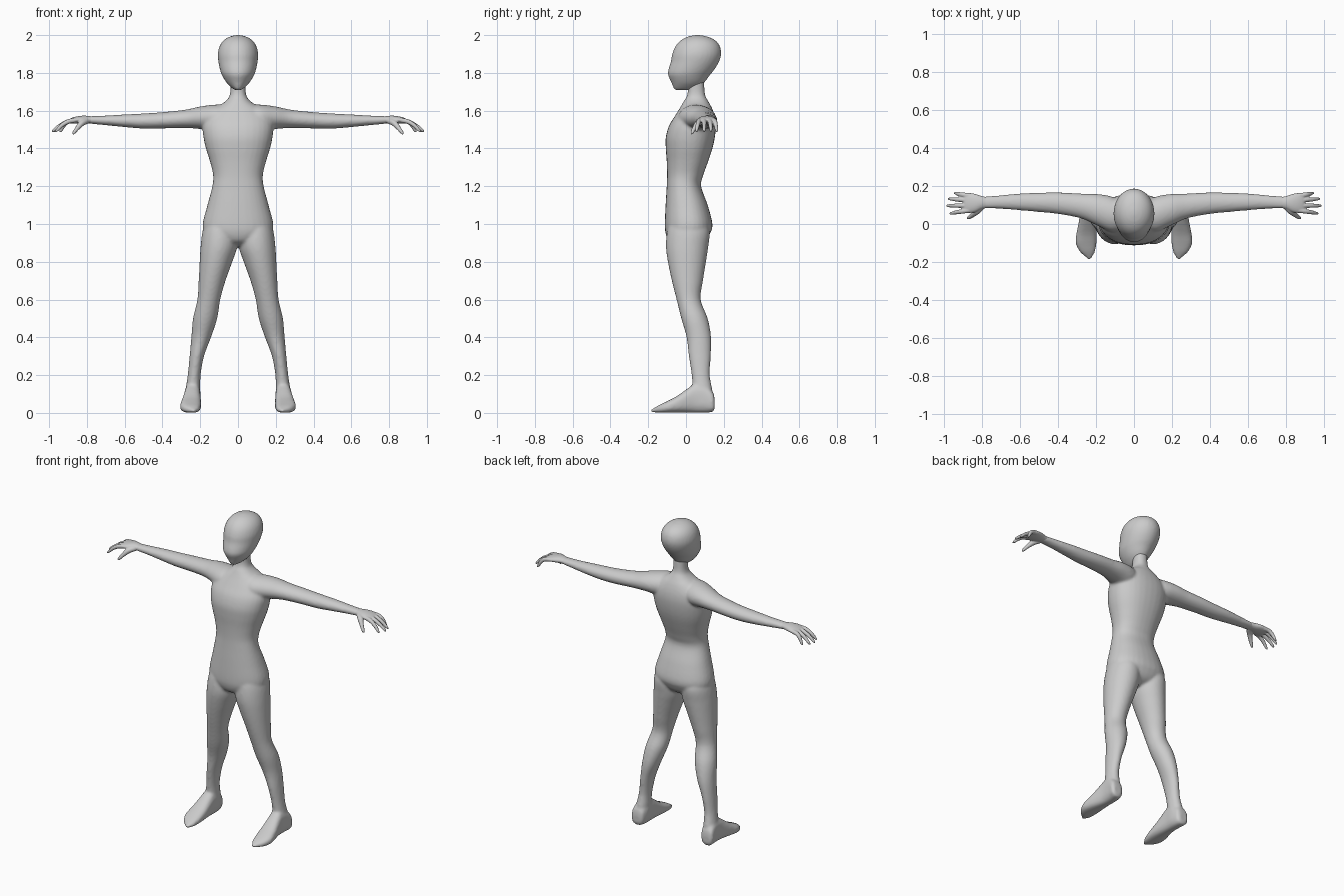
import bpy, bmesh, math
from mathutils import Vector

skin = bpy.data.materials.new("plain grey")
skin.diffuse_color = (0.6, 0.6, 0.6, 1)


def spline(rows, steps=5):
    """Catmull-Rom interpolation through the section rows."""
    out = []
    for i in range(len(rows) - 1):
        p = [rows[max(0, min(len(rows) - 1, i + k))] for k in (-1, 0, 1, 2)]
        for s in range(steps):
            t = s / steps
            out.append([0.5 * (2 * b + (c - a) * t + (2 * a - 5 * b + 4 * c - d) * t * t
                               + (3 * b - a - 3 * c + d) * t ** 3) for a, b, c, d in zip(*p)])
    return out + [list(rows[-1])]


def skin_rings(bm, rings):
    """Bridge rings of points and close both ends."""
    loops = [[bm.verts.new(p) for p in ring] for ring in rings]
    n = len(loops[0])
    for a, b in zip(loops, loops[1:]):
        for i in range(n):
            bm.faces.new((a[i], a[(i + 1) % n], b[(i + 1) % n], b[i]))
    bm.faces.new(loops[0][::-1])
    bm.faces.new(loops[-1])


def loft(bm, axis, rows, power=2.0, n=32):
    """Rows: position on axis, then low and high extents on the other two axes."""
    others = [i for i in range(3) if i != axis]
    rings = []
    for t, a0, a1, b0, b1 in spline(rows):
        ring = []
        for i in range(n):
            ang = 2 * math.pi * i / n
            c, s = math.cos(ang), math.sin(ang)
            p = Vector()
            p[axis] = t
            p[others[0]] = (a0 + a1) / 2 + (a1 - a0) / 2 * math.copysign(abs(c) ** (2 / power), c)
            p[others[1]] = (b0 + b1) / 2 + (b1 - b0) / 2 * math.copysign(abs(s) ** (2 / power), s)
            ring.append(p)
        rings.append(ring)
    skin_rings(bm, rings)


def tube(bm, points, n=12):
    """Round tapered finger: points are x, y, z, radius."""
    pts = spline(points)
    rings = []
    for i, (x, y, z, r) in enumerate(pts):
        d = Vector(pts[min(i + 1, len(pts) - 1)][:3]) - Vector(pts[max(i - 1, 0)][:3])
        q = d.to_track_quat('Z', 'Y')
        rings.append([Vector((x, y, z)) + q @ Vector((r * math.cos(2 * math.pi * k / n),
                      r * math.sin(2 * math.pi * k / n), 0)) for k in range(n)])
    skin_rings(bm, rings)


def finish(name, bm, voxel, smooth):
    """Mirror, fuse the overlapping parts into one skin and relax it."""
    bmesh.ops.recalc_face_normals(bm, faces=bm.faces[:])
    me = bpy.data.meshes.new(name)
    bm.to_mesh(me)
    bm.free()
    ob = bpy.data.objects.new(name, me)
    bpy.context.collection.objects.link(ob)
    me.materials.append(skin)
    ob.modifiers.new("mirror", 'MIRROR').use_mirror_merge = False
    rm = ob.modifiers.new("fuse", 'REMESH')
    rm.mode, rm.voxel_size, rm.use_smooth_shade = 'VOXEL', voxel, True
    sm = ob.modifiers.new("relax", 'SMOOTH')
    sm.factor, sm.iterations = 0.5, smooth


# Body: torso with neck, legs, feet and arms
body = bmesh.new()
loft(body, 2, [
    (0.885, -.05, .05, -.05, .05), (0.91, -.12, .12, -.09, .10), (0.95, -.175, .175, -.108, .128),
    (1.0, -.187, .187, -.112, .14), (1.1, -.162, .162, -.108, .115), (1.2, -.136, .136, -.102, .08),
    (1.26, -.132, .132, -.1, .092), (1.33, -.148, .148, -.102, .117), (1.4, -.17, .17, -.107, .14),
    (1.46, -.183, .183, -.107, .153), (1.52, -.187, .187, -.09, .158), (1.57, -.17, .17, -.06, .152),
    (1.615, -.12, .12, -.032, .137), (1.65, -.066, .066, -.012, .118), (1.69, -.042, .042, .008, .1),
    (1.78, -.042, .042, .01, .095)], 2.25)
loft(body, 2, [
    (0.05, .205, .285, .04, .145), (0.12, .2, .278, .035, .14), (0.2, .198, .266, .03, .126),
    (0.3, .18, .256, .015, .131), (0.4, .143, .247, .003, .133), (0.5, .11, .238, -.025, .115),
    (0.6, .094, .215, -.05, .078), (0.7, .066, .208, -.075, .09), (0.8, .03, .203, -.096, .106),
    (0.88, .004, .198, -.106, .118), (0.96, .004, .188, -.1, .125), (1.03, .02, .165, -.08, .1)])
loft(body, 1, [
    (.152, .225, .275, .025, .07), (.142, .208, .288, .006, .11), (.1, .198, .285, .001, .15),
    (.05, .198, .284, .001, .155), (.01, .197, .29, .002, .13), (-.05, .195, .302, .002, .088),
    (-.1, .197, .306, .001, .062), (-.145, .205, .285, .001, .04), (-.175, .22, .252, .004, .022),
    (-.187, .228, .242, .008, .016)], 2.6)
loft(body, 0, [
    (.05, -.03, .11, 1.5, 1.63), (.12, -.04, .145, 1.49, 1.632), (.2, -.005, .158, 1.503, 1.622),
    (.28, .03, .16, 1.508, 1.605), (.4, .053, .166, 1.506, 1.592), (.5, .063, .164, 1.505, 1.585),
    (.6, .072, .16, 1.513, 1.58), (.7, .08, .151, 1.523, 1.574), (.78, .081, .144, 1.531, 1.571),
    (.81, .085, .141, 1.535, 1.569)])
finish("body", body, 0.008, 6)

# Head: egg shape narrowing to the chin
head = bmesh.new()
loft(head, 2, [
    (1.708, -.012, .012, -.055, .03), (1.72, -.032, .032, -.066, .065), (1.75, -.062, .062, -.078, .098),
    (1.79, -.086, .086, -.095, .128), (1.82, -.096, .096, -.092, .152), (1.86, -.104, .104, -.08, .175),
    (1.9, -.107, .107, -.073, .186), (1.94, -.098, .098, -.056, .18), (1.97, -.078, .078, -.03, .158),
    (1.99, -.048, .048, .005, .12), (2.0, -.012, .012, .045, .075)])
finish("head", head, 0.008, 3)

# Hands: flat palm, four drooping fingers and a thumb
hand = bmesh.new()
loft(hand, 0, [
    (.765, .086, .14, 1.535, 1.568), (.8, .078, .147, 1.533, 1.573), (.83, .064, .157, 1.532, 1.573),
    (.86, .058, .163, 1.532, 1.568), (.885, .06, .163, 1.532, 1.56), (.895, .072, .152, 1.536, 1.553)])
for y0, y1, tip in ((.072, .056, .966), (.097, .096, .982), (.124, .132, .974), (.149, .162, .944)):
    tube(hand, [(.865, y0, 1.549, .013), (.9, (y0 * 2 + y1) / 3, 1.542, .0125),
                ((.9 + tip) / 2, (y0 + y1 * 2) / 3, 1.522, .011),
                (tip - .008, y1, 1.497, .008), (tip + .002, y1, 1.487, .004)])
tube(hand, [(.795, .095, 1.548, .016), (.825, .066, 1.535, .0165), (.85, .045, 1.508, .012),
            (.868, .033, 1.485, .009), (.875, .029, 1.475, .004)])
finish("hands", hand, 0.004, 3)
